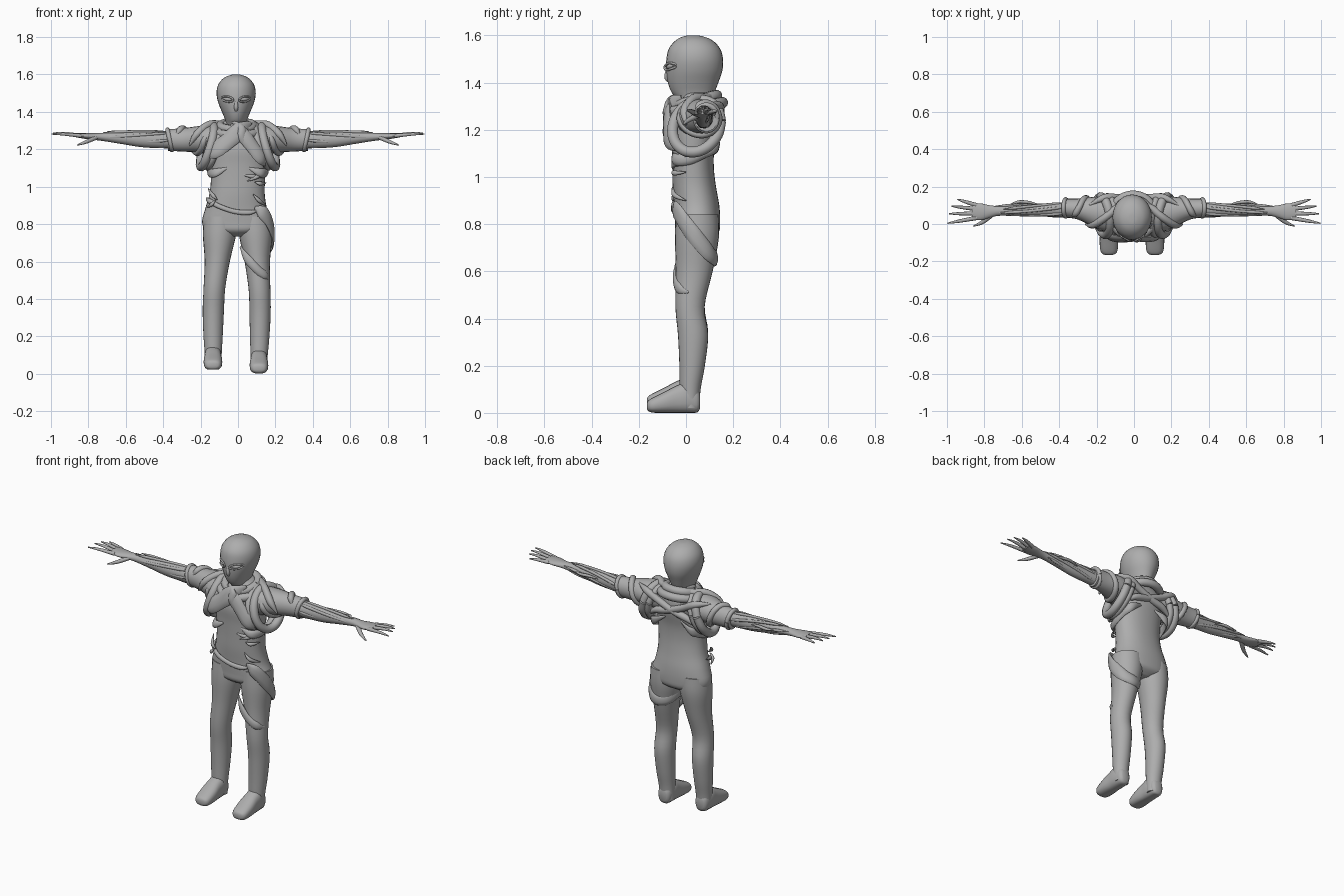
import bpy, bmesh, math
from mathutils import Vector

grey = bpy.data.materials.new("plain_grey")
grey.diffuse_color = (0.42, 0.42, 0.42, 1)


def spline(pts, steps):
    """Smooth interpolation through points of any length."""
    out = []
    for i in range(len(pts) - 1):
        p0, p1 = pts[max(i - 1, 0)], pts[i]
        p2, p3 = pts[i + 1], pts[min(i + 2, len(pts) - 1)]
        for k in range(steps):
            t = k / steps
            out.append([0.5 * (2 * b + (c - a) * t + (2 * a - 5 * b + 4 * c - d) * t * t
                               + (3 * b - a - 3 * c + d) * t ** 3)
                        for a, b, c, d in zip(p0, p1, p2, p3)])
    return out + [list(pts[-1])]


def loft(name, pts, ref, axis=None, n=20, steps=4, floor=None, power=1.0):
    """Sweep ellipses; each point is x, y, z, radius along ref, radius across."""
    pts = spline(pts, steps)
    bm, rings = bmesh.new(), []
    for i, p in enumerate(pts):
        c = Vector(p[:3])
        t = Vector(axis) if axis else (Vector(pts[min(i + 1, len(pts) - 1)][:3])
                                       - Vector(pts[max(i - 1, 0)][:3]))
        t.normalize()
        a = Vector(ref)
        a = (a - t * a.dot(t)).normalized()
        b = t.cross(a)
        ring = []
        for k in range(n):
            w = 2 * math.pi * k / n
            u, v = (math.copysign(abs(f) ** power, f) for f in (math.cos(w), math.sin(w)))
            q = c + a * u * max(p[3], 0.001) + b * v * max(p[4], 0.001)
            if floor is not None:
                q.z = max(q.z, floor)
            ring.append(bm.verts.new(q))
        rings.append(ring)
    for r, s in zip(rings, rings[1:]):
        for k in range(n):
            bm.faces.new((r[k], r[(k + 1) % n], s[(k + 1) % n], s[k]))
    bm.faces.new(rings[0])
    bm.faces.new(rings[-1])
    bmesh.ops.recalc_face_normals(bm, faces=bm.faces)
    me = bpy.data.meshes.new(name)
    bm.to_mesh(me)
    bm.free()
    ob = bpy.data.objects.new(name, me)
    bpy.context.collection.objects.link(ob)
    me.materials.append(grey)
    bpy.context.view_layer.objects.active = ob
    ob.select_set(True)
    bpy.ops.object.shade_smooth_by_angle(angle=math.radians(50))
    ob.select_set(False)
    return ob


def strand(name, path, r, flat=1.0, ref=(0.13, 0.21, 1), taper=True):
    """Cord or strap along a path, thinning at both ends."""
    m = len(path) - 1
    loft(name, [(*p, r * f, r * f * flat) for p, f in
                ((p, 0.2 if taper and i in (0, m) else 1) for i, p in enumerate(path))],
         ref, n=10, steps=5)


# head: one form from the neck to the crown
loft("head", [(-0.01, 0.04, 1.28, 0.06, 0.06), (-0.01, 0.035, 1.33, 0.055, 0.075),
              (-0.01, 0.03, 1.36, 0.06, 0.092), (-0.01, 0.03, 1.40, 0.076, 0.107),
              (-0.01, 0.035, 1.45, 0.096, 0.119), (-0.01, 0.037, 1.50, 0.105, 0.12),
              (-0.01, 0.036, 1.545, 0.096, 0.108), (-0.01, 0.034, 1.58, 0.068, 0.076),
              (-0.01, 0.03, 1.597, 0.03, 0.036), (-0.01, 0.03, 1.60, 0.004, 0.004)],
     (1, 0, 0), (0, 0, 1), n=28)

# face: nose, eye lids and eyes
loft("nose", [(-0.01, -0.074, 1.46, 0.008, 0.01), (-0.01, -0.078, 1.425, 0.012, 0.014),
              (-0.01, -0.073, 1.405, 0.007, 0.008)], (1, 0, 0), n=12)
for s in (-1, 1):
    ring = []
    for k in range(13):
        w = k * math.pi / 6
        dx = 0.03 * math.cos(w)
        ring.append((-0.01 + s * (0.046 + dx), -0.073 + 0.6 * dx + 0.012 * (dx > 0.02),
                     1.468 + 0.014 * math.sin(w) + 0.15 * dx))
    strand("eye_lid", ring, 0.005, taper=False)
    loft("eye", [(-0.01 + s * (0.046 + d), -0.068 + 0.6 * d, 1.468 + 0.15 * d, r, r)
                 for d, r in ((-0.025, 0.002), (0, 0.011), (0.025, 0.002))], (0, 1, 0), n=12)

# torso from the crotch to the neck
loft("torso", [(-0.005, 0.047, 0.735, 0.05, 0.05), (-0.005, 0.048, 0.765, 0.16, 0.09),
               (-0.005, 0.049, 0.81, 0.187, 0.096), (-0.01, 0.045, 0.88, 0.166, 0.096),
               (-0.005, 0.035, 0.96, 0.148, 0.092), (0, 0.03, 1.04, 0.145, 0.088),
               (0, 0.03, 1.12, 0.15, 0.09), (0, 0.035, 1.20, 0.155, 0.1),
               (0, 0.045, 1.27, 0.145, 0.092), (0, 0.05, 1.32, 0.10, 0.07),
               (-0.01, 0.045, 1.36, 0.055, 0.06)],
     (1, 0, 0), (0, 0, 1), n=32, power=0.9)

# legs and feet: the left one stands slightly further out and higher
for s, shift, lift in ((-1, -0.022, 0.018), (1, 0.0, 0.0)):
    shape = [(0.02, 0.11, 0.02, 0.042, 0.036), (0.10, 0.113, 0.018, 0.046, 0.044),
             (0.20, 0.116, 0.026, 0.052, 0.054), (0.33, 0.118, 0.03, 0.057, 0.064),
             (0.45, 0.115, 0.017, 0.058, 0.062), (0.60, 0.103, 0.035, 0.068, 0.078),
             (0.74, 0.095, 0.046, 0.089, 0.093), (0.84, 0.09, 0.048, 0.09, 0.09)]
    loft("leg", [(s * x + shift * (1 - z / 0.9), y, z + lift * (1 - z / 0.9), a, b)
                 for z, x, y, a, b in shape], (1, 0, 0), (0, 0, 1), n=24)
    loft("foot", [(s * 0.112 + shift, y, z + lift, a, b) for y, z, a, b in
                  ((0.06, 0.05, 0.024, 0.03), (0.045, 0.055, 0.038, 0.054),
                   (0.0, 0.064, 0.046, 0.064), (-0.04, 0.058, 0.047, 0.058),
                   (-0.09, 0.045, 0.05, 0.045), (-0.14, 0.033, 0.046, 0.032),
                   (-0.160, 0.03, 0.034, 0.022), (-0.166, 0.03, 0.015, 0.01))],
         (1, 0, 0), (0, -1, 0), floor=lift + 0.004 * (s < 0), power=0.8)

# arms, hands, sleeves and the cords on them
for s in (-1, 1):
    loft("sleeve", [(s * x, y, z, a, b) for x, y, z, a, b in
                    ((0.06, 0.045, 1.245, 0.085, 0.085), (0.15, 0.05, 1.25, 0.092, 0.08),
                     (0.22, 0.065, 1.253, 0.08, 0.07), (0.30, 0.08, 1.25, 0.056, 0.062),
                     (0.375, 0.086, 1.25, 0.05, 0.058))], (0, 1, 0), (s, 0, 0))
    loft("arm", [(s * x, y, z, a, b) for x, y, z, a, b in
                 ((0.30, 0.08, 1.25, 0.04, 0.045), (0.42, 0.075, 1.25, 0.036, 0.044),
                  (0.52, 0.073, 1.253, 0.033, 0.041), (0.62, 0.072, 1.26, 0.029, 0.032),
                  (0.72, 0.07, 1.266, 0.026, 0.022), (0.77, 0.067, 1.268, 0.033, 0.018),
                  (0.82, 0.065, 1.271, 0.045, 0.015), (0.865, 0.068, 1.275, 0.04, 0.011))],
         (0, 1, 0), (s, 0, 0))
    # fingers: start and tip across the palm
    for y0, x1, y1, z1 in ((0.033, 0.997, 0.004, 1.281), (0.056, 0.99, 0.055, 1.286),
                           (0.08, 0.975, 0.095, 1.285), (0.10, 0.945, 0.132, 1.278)):
        loft("finger", [(s * 0.84, y0, 1.272, 0.012, 0.011),
                        (s * (0.4 * 0.84 + 0.6 * x1), 0.4 * y0 + 0.6 * y1, z1, 0.009, 0.008),
                        (s * x1, y1, z1, 0.003, 0.003)], (0, 1, 0), n=10)
    loft("thumb", [(s * 0.76, 0.05, 1.262, 0.014, 0.012), (s * 0.81, 0.01, 1.24, 0.011, 0.010),
                   (s * 0.86, -0.012, 1.222, 0.003, 0.003)], (0, 1, 0), n=10)
    # rolled cuff
    strand("cuff", [(s * (0.365 + 0.012 * math.sin(w)), 0.086 + 0.046 * math.cos(w),
                     1.25 + 0.054 * math.sin(w))
                    for w in (k * math.pi / 6 for k in range(13))], 0.012, taper=False,
           ref=(1, 0, 0))
    # sinews winding down the forearm
    for j in range(6):
        path = []
        for k in range(7):
            x = 0.35 + k * (0.058 + 0.004 * (j % 3))
            w = j * math.pi / 3 + 0.22 * k
            f = 1 - 0.42 * k / 6
            path.append((s * x, 0.075 + 0.036 * f * math.cos(w),
                         1.25 + 0.0035 * k + 0.044 * f * math.sin(w)))
        strand("forearm_sinew", path, 0.008)
    strand("elbow_shred", [(s * 0.50, 0.10, 1.26), (s * 0.56, 0.115, 1.27),
                           (s * 0.62, 0.118, 1.268), (s * 0.67, 0.10, 1.268)], 0.008)
    # cord spiralling over the upper arm
    strand("sleeve_cord", [(s * (0.16 + 0.019 * k), 0.058 + 0.003 * k
                            + (0.09 - 0.005 * k) * math.cos(2.4 + 0.75 * k),
                            1.25 + (0.076 - 0.002 * k) * math.sin(2.4 + 0.75 * k))
                           for k in range(10)], 0.017)
    # heavy loop around the armhole, dropping under the armpit
    for r, dx in ((0.024, 0.0), (0.019, -0.035)):
        strand("shoulder_loop", [(s * (0.165 + dx - 0.035 * math.sin(w)
                                       + 0.012 * math.cos(w)),
                                  0.045 + 0.102 * math.cos(w),
                                  1.215 + 0.108 * math.sin(w) + 0.02 * math.cos(w))
                                 for w in (k * math.pi / 6 for k in range(13))],
               r, taper=False, ref=(1, 0, 0))
    # wrap under the arm and draped cords on the back
    strand("armpit_wrap", [(s * 0.06, -0.055, 1.10), (s * 0.12, -0.045, 1.075),
                           (s * 0.148, 0.01, 1.075), (s * 0.15, 0.07, 1.10),
                           (s * 0.125, 0.13, 1.13), (s * 0.05, 0.125, 1.17)], 0.024, 0.5)
    strand("back_cord", [(s * 0.24, 0.10, 1.31), (s * 0.16, 0.14, 1.30),
                         (s * 0.08, 0.14, 1.26), (-s * 0.02, 0.138, 1.22),
                         (-s * 0.10, 0.135, 1.20), (-s * 0.16, 0.125, 1.16)], 0.02)
    strand("shoulder_cord", [(s * 0.04, 0.125, 1.35), (s * 0.10, 0.08, 1.335),
                             (s * 0.16, 0.03, 1.33), (s * 0.22, -0.005, 1.28),
                             (s * 0.26, 0.0, 1.22)], 0.02)

# collar rolls around the neck, low in front and high behind
for r, w0, z0 in ((0.024, 0.09, 1.325), (0.024, 0.115, 1.295)):
    strand("collar", [(-0.005 + w0 * math.cos(w), 0.045 + (w0 - 0.005) * math.sin(w),
                       z0 + 0.02 * math.sin(w))
                      for w in (k * math.pi / 6 for k in range(13))], r, taper=False)

# crossed scarf panels on the chest
strand("scarf_front", [(0.07, -0.02, 1.34), (0.01, -0.066, 1.30), (-0.06, -0.077, 1.24),
                       (-0.13, -0.065, 1.19), (-0.19, -0.02, 1.165)], 0.045, 0.4)
strand("scarf_front", [(-0.04, -0.04, 1.33), (0.02, -0.072, 1.285), (0.08, -0.078, 1.21),
                       (0.125, -0.066, 1.15), (0.15, -0.03, 1.115)], 0.036, 0.45)
strand("scarf_knot", [(-0.03, -0.045, 1.35), (0.015, -0.075, 1.31), (0.03, -0.08, 1.25),
                      (0.07, -0.075, 1.19)], 0.024, 0.6)

# torn shreds at the ribs and waist
for x0, z0, x1, z1 in ((0.02, 1.065, 0.15, 1.055), (0.05, 1.03, 0.158, 1.09),
                       (0.09, 1.025, 0.15, 1.02), (0.08, 0.96, 0.15, 0.90),
                       (-0.11, 0.93, -0.16, 0.99), (-0.12, 0.93, -0.165, 0.89)):
    strand("torn_shred", [(x0, -0.054, z0), (0.5 * (x0 + x1), -0.05, 0.5 * (z0 + z1) - 0.006),
                          (x1, 0.0, z1)], 0.011, 0.8)

# hem of the vest and the strap spiralling round the right thigh
strand("hem", [(-0.17, 0.05, 0.94), (-0.155, -0.01, 0.925), (-0.10, -0.048, 0.895),
               (-0.02, -0.054, 0.868), (0.06, -0.052, 0.862), (0.11, -0.04, 0.875)], 0.013, 0.7)
strand("thigh_strap", [(0.09, -0.046, 0.89), (0.13, -0.042, 0.865), (0.165, -0.012, 0.815),
                       (0.183, 0.04, 0.745), (0.165, 0.095, 0.68), (0.115, 0.122, 0.655),
                       (0.06, 0.105, 0.66), (0.03, 0.06, 0.68), (0.02, 0.01, 0.665)],
       0.034, 0.4, ref=(0, 0, 1))
strand("thigh_fold", [(0.012, -0.015, 0.68), (0.05, -0.037, 0.615), (0.10, -0.044, 0.56),
                      (0.145, -0.027, 0.525), (0.17, 0.01, 0.51)], 0.022, 0.5, ref=(0, 0, 1))
